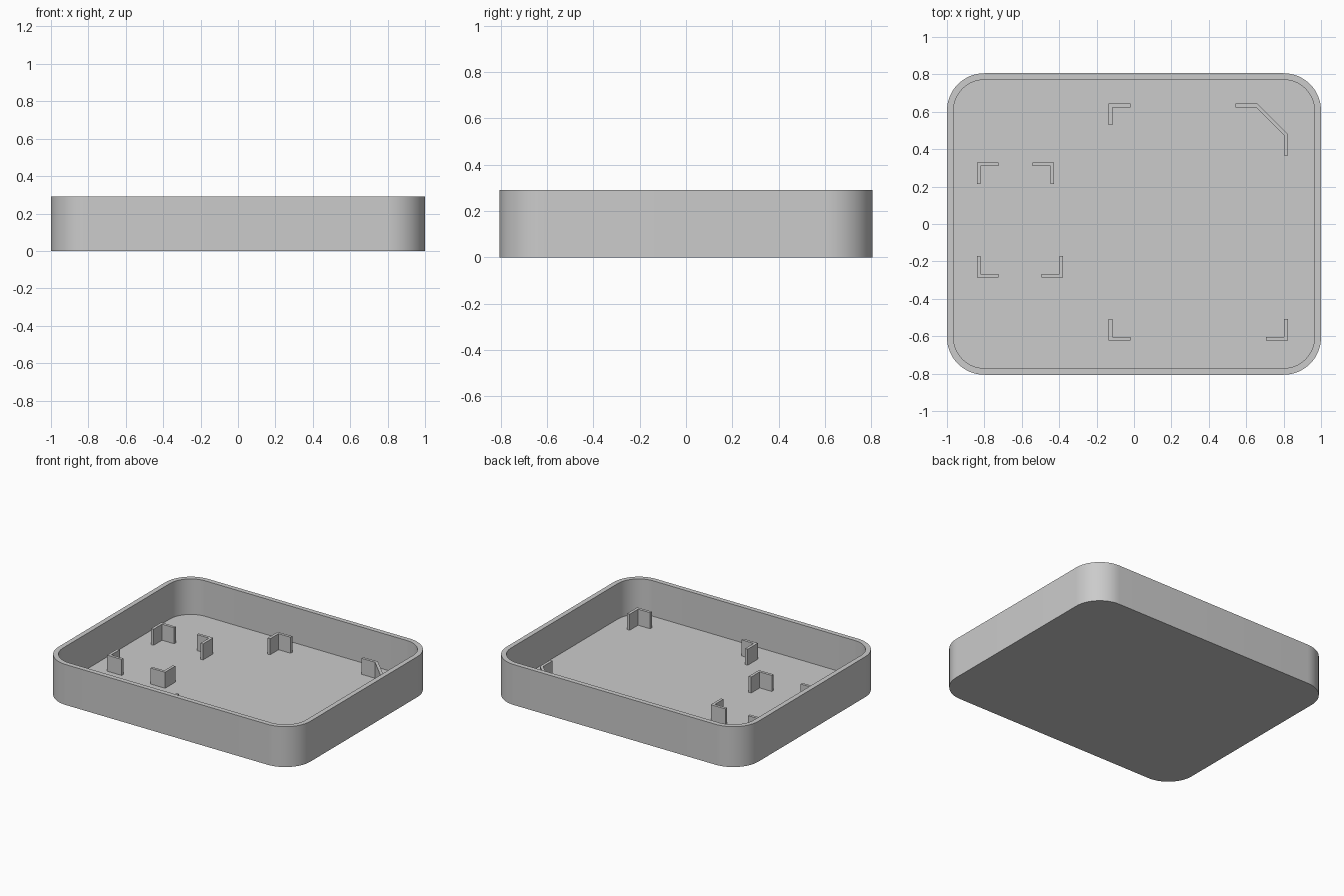
import bpy, bmesh, math
from mathutils import Vector

cube = bpy.data.objects.get("Cube")
if cube:
    bpy.data.objects.remove(cube, do_unlink=True)

HALF_X, HALF_Y, HEIGHT = 1.0, 0.806, 0.29
WALL, FLOOR, RADIUS = 0.035, 0.035, 0.2
CLIP_TOP, CLIP_LEN, CLIP_THICK = 0.15, 0.116, 0.02

grey = bpy.data.materials.new("grey plastic")
grey.use_nodes = True
colour = (0.6, 0.6, 0.6, 1)
grey.diffuse_color = colour
grey.node_tree.nodes["Principled BSDF"].inputs["Base Color"].default_value = colour


def finish(bm, name):
    bmesh.ops.recalc_face_normals(bm, faces=bm.faces)
    mesh = bpy.data.meshes.new(name)
    bm.to_mesh(mesh)
    bm.free()
    mesh.materials.append(grey)
    obj = bpy.data.objects.new(name, mesh)
    bpy.context.collection.objects.link(obj)
    return obj


def rounded_ring(bm, inset, z, steps=16):
    """Ring of vertices around a rounded rectangle."""
    r = RADIUS - inset
    ring = []
    for corner, (sx, sy) in enumerate([(1, 1), (-1, 1), (-1, -1), (1, -1)]):
        for i in range(steps + 1):
            a = math.pi / 2 * (corner + i / steps)
            ring.append(bm.verts.new((sx * (HALF_X - RADIUS) + r * math.cos(a),
                                      sy * (HALF_Y - RADIUS) + r * math.sin(a), z)))
    return ring


def wall_strip(name, path):
    """Upright strip on the tray floor; the path is its outer edge, thickened to the right."""
    pts = [Vector(p) for p in path]
    dirs = [(b - a).normalized() for a, b in zip(pts, pts[1:])]
    normals = [Vector((d.y, -d.x)) for d in dirs]
    inner = []
    for i, p in enumerate(pts):
        n0, n1 = normals[max(i - 1, 0)], normals[min(i, len(normals) - 1)]
        inner.append(p + (n0 + n1) * CLIP_THICK / (1 + n0.dot(n1)))
    bm = bmesh.new()
    face = bm.faces.new([bm.verts.new((p.x, p.y, FLOOR)) for p in pts + inner[::-1]])
    up = bmesh.ops.extrude_face_region(bm, geom=[face])["geom"]
    bmesh.ops.translate(bm, vec=(0, 0, CLIP_TOP - FLOOR),
                        verts=[v for v in up if isinstance(v, bmesh.types.BMVert)])
    return finish(bm, name)


# Open tray with rounded corners
bm = bmesh.new()
rings = [rounded_ring(bm, 0, 0), rounded_ring(bm, 0, HEIGHT),
         rounded_ring(bm, WALL, HEIGHT), rounded_ring(bm, WALL, FLOOR)]
for low, high in zip(rings, rings[1:]):
    for i in range(len(low)):
        j = (i + 1) % len(low)
        bm.faces.new((low[i], low[j], high[j], high[i]))
bm.faces.new(rings[0][::-1])
bm.faces.new(rings[-1])
tray = finish(bm, "tray")
bpy.ops.object.select_all(action="DESELECT")
tray.select_set(True)
bpy.context.view_layer.objects.active = tray
bpy.ops.object.shade_smooth_by_angle(angle=math.radians(30))

# L-shaped corner brackets: outer corner, then the direction of each arm
brackets = {
    "small_bracket_back_right": (-0.84, 0.329, 1, -1),
    "small_bracket_back_left": (-0.427, 0.329, -1, -1),
    "small_bracket_front_right": (-0.84, -0.286, 1, 1),
    "small_bracket_front_left": (-0.379, -0.286, -1, 1),
    "large_bracket_back_right": (-0.135, 0.644, 1, -1),
    "large_bracket_front_right": (-0.135, -0.623, 1, 1),
    "large_bracket_front_left": (0.823, -0.623, -1, 1),
}
for name, (x, y, dx, dy) in brackets.items():
    path = [(x + dx * CLIP_LEN, y), (x, y), (x, y + dy * CLIP_LEN)]
    # Keep the inside of the corner on the right of the path
    wall_strip(name, path if dx * dy > 0 else path[::-1])

# Chamfered bracket in the back left corner
wall_strip("large_bracket_back_left",
           [(0.544, 0.644), (0.66, 0.644), (0.823, 0.481), (0.823, 0.365)])
